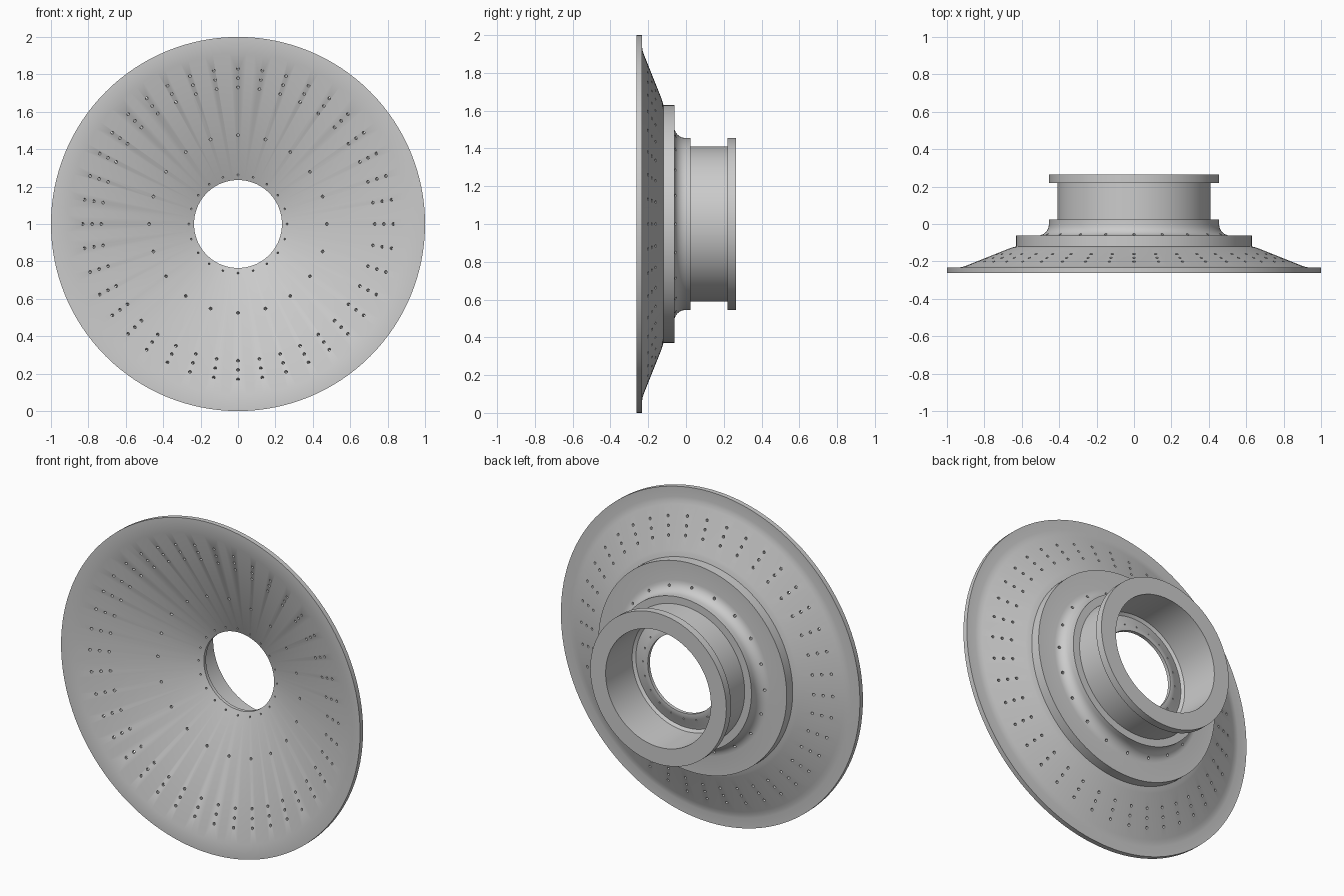
import bpy, bmesh, math
from mathutils import Vector, Matrix

if "Cube" in bpy.data.objects:
    bpy.data.objects.remove(bpy.data.objects["Cube"])

CENTRE = Vector((0, 0, 1))
AXIS = Vector((0, 1, 0))
SEGMENTS = 128
SLOPE = 0.4                      # cone rise in y per unit of radius


def front_y(r):
    return -0.262 + (0.913 - r) * SLOPE


def fillet(cr, cy, radius, a0, a1, n=6):
    """Arc points (radius, y) about a centre, angles in degrees."""
    return [(cr + radius * math.cos(math.radians(a0 + (a1 - a0) * i / n)),
             cy + radius * math.sin(math.radians(a0 + (a1 - a0) * i / n)))
            for i in range(n + 1)]


def lathe(name, profile):
    bm = bmesh.new()
    verts = [bm.verts.new((r, y, CENTRE.z)) for r, y in profile]
    edges = [bm.edges.new((verts[i], verts[(i + 1) % len(verts)]))
             for i in range(len(verts))]
    bmesh.ops.spin(bm, geom=verts + edges, cent=CENTRE, axis=AXIS,
                   angle=math.tau, steps=SEGMENTS, use_duplicate=False)
    bmesh.ops.remove_doubles(bm, verts=bm.verts, dist=1e-5)
    bmesh.ops.recalc_face_normals(bm, faces=bm.faces)
    return make_object(name, bm)


def make_object(name, bm):
    mesh = bpy.data.meshes.new(name)
    bm.to_mesh(mesh)
    bm.free()
    ob = bpy.data.objects.new(name, mesh)
    bpy.context.collection.objects.link(ob)
    return ob


# Dish and hub cross-section: front cone, rim, back cone, step, neck, tube
profile = [(0.235, front_y(0.235)), (0.913, -0.262), (1.0, -0.262), (1.0, -0.233),
           (0.94, -0.233), (0.92, -0.230), (0.90, -0.224),
           (0.665, -0.130), (0.65, -0.125), (0.63, -0.120),
           (0.63, -0.062)]
profile += fillet(0.515, -0.002, 0.06, 270, 180)
profile += [(0.455, 0.025), (0.41, 0.025), (0.41, 0.22), (0.455, 0.22),
            (0.455, 0.265), (0.352, 0.265), (0.352, 0.012),
            (0.335, 0.0), (0.315, 0.006), (0.27, 0.024), (0.25, 0.03), (0.235, 0.03)]
dish = lathe("flanged_dish", profile)

# Rings of small holes drilled square to the cone: (radius, count, hole radius)
bm = bmesh.new()
for ring_r, count, hole_r in [(0.83, 40, 0.008), (0.78, 40, 0.008), (0.73, 40, 0.008),
                              (0.475, 20, 0.008), (0.262, 20, 0.005)]:
    for i in range(count):
        a = math.tau * i / count
        out = Vector((math.sin(a), 0, math.cos(a)))
        normal = (out * SLOPE + AXIS).normalized()
        pos = CENTRE + out * ring_r + AXIS * front_y(ring_r)
        rot = normal.to_track_quat('Z', 'Y').to_matrix().to_4x4()
        bmesh.ops.create_cone(bm, cap_ends=True, segments=12, radius1=hole_r,
                              radius2=hole_r, depth=0.16,
                              matrix=Matrix.Translation(pos) @ rot)
cutter = make_object("hole_cutter", bm)
cutter.hide_render = True

mod = dish.modifiers.new("holes", 'BOOLEAN')
mod.operation = 'DIFFERENCE'
mod.solver = 'EXACT'
mod.object = cutter
bpy.context.view_layer.objects.active = dish
dish.select_set(True)
bpy.ops.object.modifier_apply(modifier=mod.name)
bpy.data.objects.remove(cutter)
bpy.ops.object.shade_smooth_by_angle(angle=math.radians(25))
